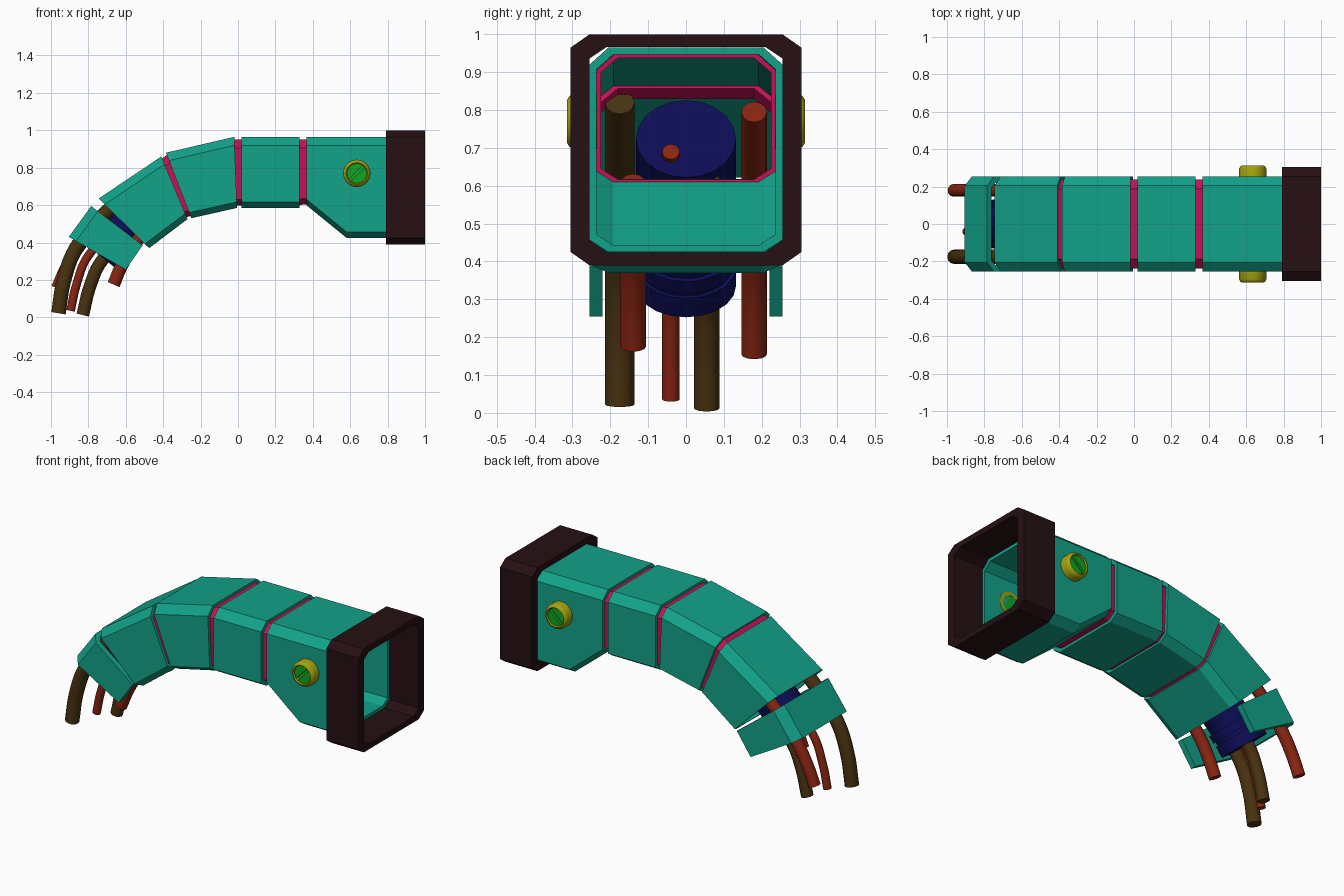
import bpy, bmesh, math
from mathutils import Vector, Matrix

cube = bpy.data.objects.get("Cube")
if cube:
    bpy.data.objects.remove(cube)


def material(name, rgb):
    m = bpy.data.materials.new(name)
    m.use_nodes = True
    m.diffuse_color = (*rgb, 1)
    m.node_tree.nodes["Principled BSDF"].inputs["Base Color"].default_value = (*rgb, 1)
    return m


TEAL = material("teal", (0.006, 0.36, 0.25))
MAGENTA = material("magenta", (0.55, 0.006, 0.09))
DARK = material("dark brown", (0.019, 0.005, 0.006))
NAVY = material("navy", (0.004, 0.004, 0.095))
BROWN = material("cable brown", (0.065, 0.032, 0.005))
RED = material("cable red", (0.25, 0.018, 0.006))
OLIVE = material("yellow", (0.36, 0.36, 0.005))
GREEN = material("green", (0.005, 0.38, 0.015))


def add(name, bm, mat, smooth=False):
    bmesh.ops.recalc_face_normals(bm, faces=bm.faces[:])
    me = bpy.data.meshes.new(name)
    bm.to_mesh(me)
    bm.free()
    return link(name, me, mat, smooth)


def link(name, me, mat, smooth):
    me.materials.clear()
    me.materials.append(mat)
    ob = bpy.data.objects.new(name, me)
    bpy.context.collection.objects.link(ob)
    if smooth:
        bpy.ops.object.select_all(action='DESELECT')
        ob.select_set(True)
        bpy.context.view_layer.objects.active = ob
        bpy.ops.object.shade_smooth_by_angle(angle=math.radians(35))
    return ob


def section(bm, station, profile):
    """Place a (y, from_top, offset) profile between a top and a bottom point."""
    tx, tz, bx, bz = station
    top, bot = Vector((tx, 0, tz)), Vector((bx, 0, bz))
    down = (bot - top).normalized()
    return [bm.verts.new((top + down * o if up else bot - down * o) + Vector((0, y, 0)))
            for y, up, o in profile]


def bridge(bm, a, b):
    n = len(a)
    for i in range(n):
        bm.faces.new((a[i], a[(i + 1) % n], b[(i + 1) % n], b[i]))


def octagon(w, inset, cy, ct, cb):
    half = [(w - cy, True, inset), (w, True, inset + ct),
            (w, False, inset + cb), (w - cy, False, inset)]
    return half + [(-y, up, o) for y, up, o in reversed(half)]


def shell(name, stations, mat, w=0.255, ty=0.018, tz=0.018, ct=0.045, cb=0.032):
    """Hollow chamfered box tube through the stations."""
    bm = bmesh.new()
    outer = [section(bm, s, octagon(w, 0, 0.05, ct, cb)) for s in stations]
    inner = [section(bm, s, octagon(w - ty, tz, 0.045, ct - 0.005, cb - 0.003)) for s in stations]
    for loops in (outer, inner):
        for a, b in zip(loops, loops[1:]):
            bridge(bm, a, b)
    bridge(bm, outer[0], inner[0])
    bridge(bm, outer[-1], inner[-1])
    return add(name, bm, mat)


# Sleeve segments, from the collar to the drooping end
shell("base_segment", [(0.365, 0.965, 0.365, 0.6), (0.58, 0.965, 0.58, 0.425),
                       (0.81, 0.965, 0.81, 0.425)], TEAL)
shell("straight_segment", [(0.02, 0.965, 0.02, 0.585), (0.33, 0.965, 0.33, 0.585)], TEAL)
shell("bend_segment", [(-0.385, 0.88, -0.25, 0.53), (-0.02, 0.965, -0.005, 0.585)], TEAL)
shell("sloped_segment", [(-0.745, 0.635, -0.475, 0.37), (-0.41, 0.86, -0.27, 0.525)], TEAL)

# Recessed bands in the joints
for i, (a, b) in enumerate([
        ((0.32, 0.95, 0.32, 0.6), (0.375, 0.95, 0.375, 0.605)),
        ((-0.025, 0.95, -0.01, 0.597), (0.03, 0.95, 0.03, 0.597)),
        ((-0.42, 0.84, -0.275, 0.535), (-0.38, 0.868, -0.245, 0.545))]):
    shell(f"joint_band_{i + 1}", [a, b], MAGENTA, w=0.237, ty=0.012, tz=0.012)

# Collar
shell("collar", [(0.79, 1.0, 0.79, 0.39), (1.0, 1.0, 1.0, 0.39)], DARK,
      w=0.305, ty=0.05, tz=0.034, ct=0.035, cb=0.035)

# End hood, open underneath
half = [(0.255, False, 0), (0.255, True, 0.045), (0.205, True, 0)]
half_in = [(0.195, True, 0.03), (0.22, True, 0.055), (0.22, False, 0)]
mirror = lambda pts: [(-y, up, o) for y, up, o in reversed(pts)]
hood = half + mirror(half) + mirror(half_in) + half_in
bm = bmesh.new()
ends = [section(bm, s, hood) for s in [(-0.905, 0.43, -0.6, 0.255), (-0.785, 0.595, -0.51, 0.385)]]
bridge(bm, *ends)
n = len(hood)
for e in ends:
    # quads between the outer and inner outline
    for i in range(n // 2 - 1):
        bm.faces.new((e[i], e[i + 1], e[n - 2 - i], e[n - 1 - i]))
add("end_hood", bm, TEAL)


def tube(name, y, pts, radius, mat, sides=4):
    """Round capped tube along a smooth path in a plane of constant y."""
    cu = bpy.data.curves.new(name + "_path", 'CURVE')
    cu.dimensions = '3D'
    cu.bevel_depth = radius
    cu.bevel_resolution = sides
    cu.use_fill_caps = True
    cu.resolution_u = 6
    sp = cu.splines.new('BEZIER')
    sp.bezier_points.add(len(pts) - 1)
    for p, (x, z) in zip(sp.bezier_points, pts):
        p.co = (x, y, z)
        p.handle_left_type = p.handle_right_type = 'AUTO'
    tmp = bpy.data.objects.new(name + "_path", cu)
    bpy.context.collection.objects.link(tmp)
    bpy.context.view_layer.update()
    me = bpy.data.meshes.new_from_object(tmp.evaluated_get(bpy.context.evaluated_depsgraph_get()))
    bpy.data.objects.remove(tmp)
    bm = bmesh.new()
    bm.from_mesh(me)
    bmesh.ops.remove_doubles(bm, verts=bm.verts[:], dist=0.0001)
    bpy.data.meshes.remove(me)
    return add(name, bm, mat, True)


# Inner core with end rings
tube("core", 0, [(-0.33, 0.72), (-0.61, 0.48), (-0.74, 0.345)], 0.12, NAVY, 8)
tube("core_head", 0, [(-0.325, 0.724), (-0.44, 0.63), (-0.56, 0.525)], 0.132, NAVY, 8)
tube("core_ring_upper", 0, [(-0.655, 0.435), (-0.685, 0.402)], 0.132, NAVY, 8)
tube("core_ring_lower", 0, [(-0.705, 0.385), (-0.745, 0.335)], 0.132, NAVY, 8)

# Cables hanging out of the end
tube("cable_front_brown", -0.175, [(-0.38, 0.82), (-0.7, 0.565), (-0.865, 0.37), (-0.93, 0.2),
                                   (-0.96, 0.022)], 0.039, BROWN)
tube("cable_front_red", -0.14, [(-0.3, 0.605), (-0.53, 0.42), (-0.62, 0.28), (-0.665, 0.175)],
     0.034, RED)
tube("cable_thin_red", -0.04, [(-0.27, 0.69), (-0.62, 0.49), (-0.8, 0.33), (-0.865, 0.17),
                               (-0.895, 0.035)], 0.023, RED)
tube("cable_middle_brown", 0.055, [(-0.28, 0.615), (-0.58, 0.44), (-0.73, 0.3), (-0.79, 0.17),
                                   (-0.83, 0.012)], 0.034, BROWN)
tube("cable_back_red", 0.18, [(-0.38, 0.795), (-0.69, 0.56), (-0.85, 0.38), (-0.925, 0.25),
                              (-0.965, 0.155)], 0.034, RED)


def place(bm, side):
    """Turn a part built along +z to point out of one side of the base."""
    rot = Matrix.Rotation(-side * math.pi / 2, 4, 'X')
    bmesh.ops.transform(bm, verts=bm.verts[:],
                        matrix=Matrix.Translation((0.635, 0, 0.77)) @ rot)


# Slotted screw on each side
for side, label in ((-1, "right"), (1, "left")):
    bm = bmesh.new()
    rim = [(0.052, 0.235), (0.073, 0.235), (0.073, 0.295), (0.067, 0.308),
           (0.057, 0.314), (0.052, 0.308)]
    vs = [bm.verts.new((r, 0, h)) for r, h in rim]
    es = [bm.edges.new((vs[i], vs[(i + 1) % len(vs)])) for i in range(len(vs))]
    bmesh.ops.spin(bm, geom=vs + es, axis=(0, 0, 1), cent=(0, 0, 0),
                   angle=math.tau, steps=32, use_merge=True)
    bmesh.ops.remove_doubles(bm, verts=bm.verts[:], dist=0.0001)
    place(bm, side)
    add(f"screw_rim_{label}", bm, OLIVE, True)

    bm = bmesh.new()
    bmesh.ops.create_cone(bm, cap_ends=True, segments=32, radius1=0.053, radius2=0.053,
                          depth=0.05, matrix=Matrix.Translation((0, 0, 0.262)))
    # two raised halves leave the slot between them
    for turn in (0, math.pi):
        a0 = math.asin(0.15)
        arc = [a0 + (math.pi - 2 * a0) * i / 14 for i in range(15)]
        low, high = ([bm.verts.new((0.052 * math.cos(a + turn + side * -math.pi / 4),
                                    0.052 * math.sin(a + turn + side * -math.pi / 4), h))
                      for a in arc] for h in (0.28, 0.305))
        bridge(bm, low, high)
        bm.faces.new(high)
        bm.faces.new(low)
    place(bm, side)
    add(f"screw_head_{label}", bm, GREEN)
